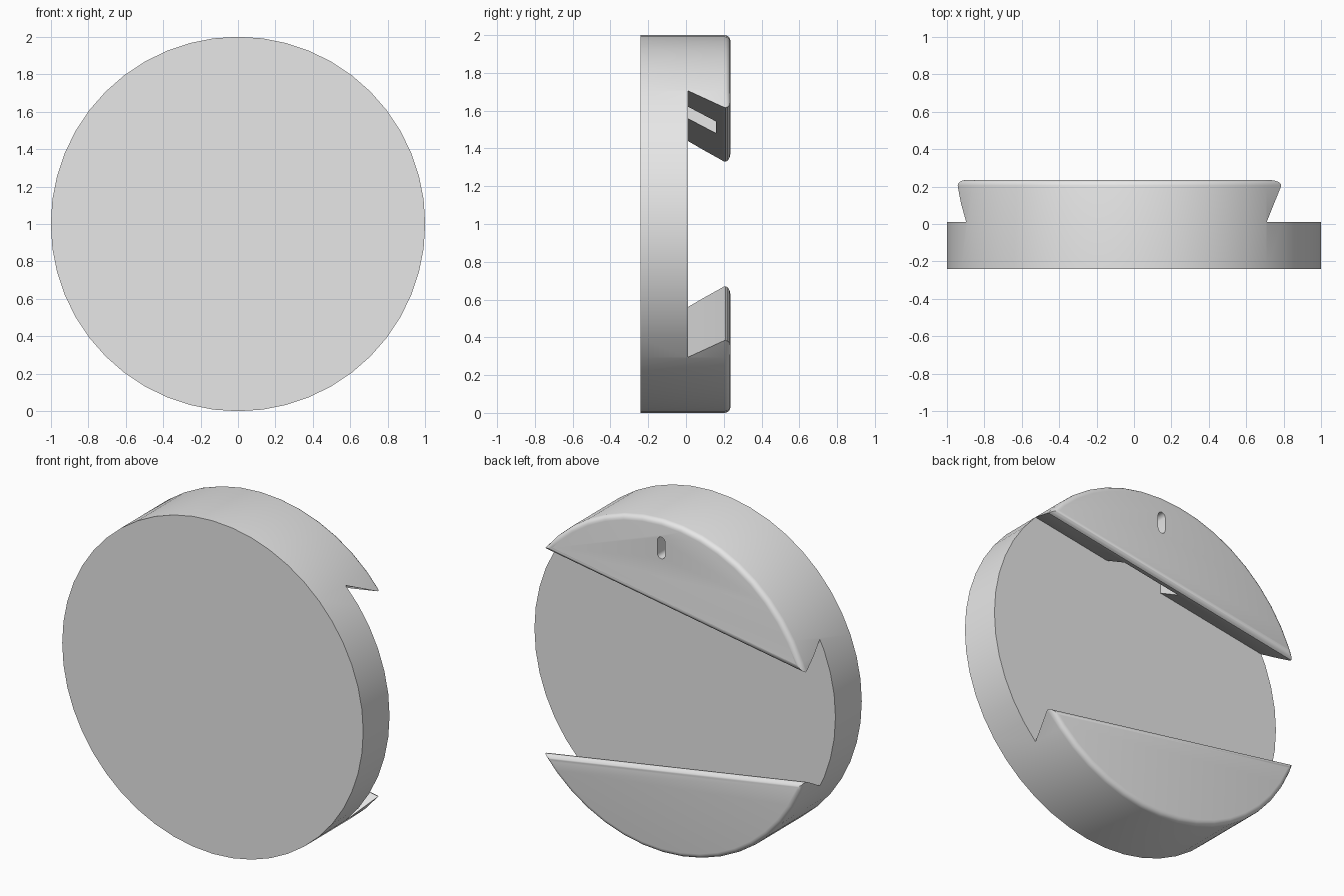
import bpy
import bmesh
import math
from mathutils import Matrix, Vector

if "Cube" in bpy.data.objects:
    bpy.data.objects.remove(bpy.data.objects["Cube"], do_unlink=True)

FRONT, FLOOR, BACK = -0.24, 0.01, 0.235
ROUND = 0.03

grey = bpy.data.materials.new("light_grey")
grey.use_nodes = True
grey.diffuse_color = (0.8, 0.8, 0.8, 1)
grey.node_tree.nodes["Principled BSDF"].inputs["Base Color"].default_value = (0.8, 0.8, 0.8, 1)


def to_object(bm, name):
    bmesh.ops.recalc_face_normals(bm, faces=bm.faces)
    mesh = bpy.data.meshes.new(name)
    bm.to_mesh(mesh)
    bm.free()
    obj = bpy.data.objects.new(name, mesh)
    bpy.context.collection.objects.link(obj)
    return obj


def loft(ring_a, ring_b, name):
    """Closed solid between two matching rings of points."""
    bm = bmesh.new()
    a = [bm.verts.new(p) for p in ring_a]
    b = [bm.verts.new(p) for p in ring_b]
    bm.faces.new(a)
    bm.faces.new(b)
    for i in range(len(a)):
        j = (i + 1) % len(a)
        bm.faces.new((a[i], a[j], b[j], b[i]))
    return to_object(bm, name)


def cut(obj, cutter):
    bpy.context.view_layer.objects.active = obj
    mod = obj.modifiers.new("cut", "BOOLEAN")
    mod.operation = "DIFFERENCE"
    mod.solver = "EXACT"
    mod.object = cutter
    bpy.ops.object.modifier_apply(modifier=mod.name)
    bpy.data.objects.remove(cutter, do_unlink=True)


# Disc with a rounded back rim
bm = bmesh.new()
place = Matrix.Translation((0, (FRONT + BACK) / 2, 1)) @ Matrix.Rotation(math.pi / 2, 4, "X")
bmesh.ops.create_cone(bm, cap_ends=True, segments=48, radius1=1, radius2=1,
                      depth=BACK - FRONT, matrix=place)
rim = [e for e in bm.edges if all(v.co.y > BACK - 0.001 for v in e.verts)]
bmesh.ops.bevel(bm, geom=rim, offset=ROUND, segments=4, profile=0.5, affect="EDGES")
disc = to_object(bm, "dovetail_disc")
disc.data.materials.append(grey)

# Tapered dovetail channel: (depth, half width), rounded where it meets the back
section = [(FLOOR, 0.588), (0.2, 0.488), (0.21, 0.486), (0.222, 0.492),
           (0.231, 0.504), (BACK, 0.522), (0.3, 0.53)]


def channel_ring(x):
    half = [(y, h + 0.166 * x) for y, h in section]
    return ([Vector((x, y, 1 + h)) for y, h in half]
            + [Vector((x, y, 1 - h)) for y, h in reversed(half)])


cut(disc, loft(channel_ring(-1.2), channel_ring(1.2), "channel_cutter"))

# Hanging pocket in the upper channel wall
pocket = [(-0.18, 1.4), (0.2, 1.4), (0.2, 1.9), (-0.18, 1.9)]
cut(disc, loft([(x, FLOOR, z) for x, z in pocket],
               [(x, 0.16, z) for x, z in pocket], "pocket_cutter"))

# Round-ended hanging slot through the back of the upper lobe
slot = []
for centre, start in ((1.875, 0), (1.795, math.pi)):
    for i in range(9):
        t = start + math.pi * i / 8
        slot.append((0.025 * math.cos(t), centre + 0.025 * math.sin(t)))
cut(disc, loft([(x, 0.12, z) for x, z in slot],
               [(x, 0.3, z) for x, z in slot], "slot_cutter"))

# Smooth shading with crisp corners
bpy.ops.object.select_all(action="DESELECT")
disc.select_set(True)
bpy.context.view_layer.objects.active = disc
bpy.ops.object.shade_smooth_by_angle(angle=math.radians(30))
